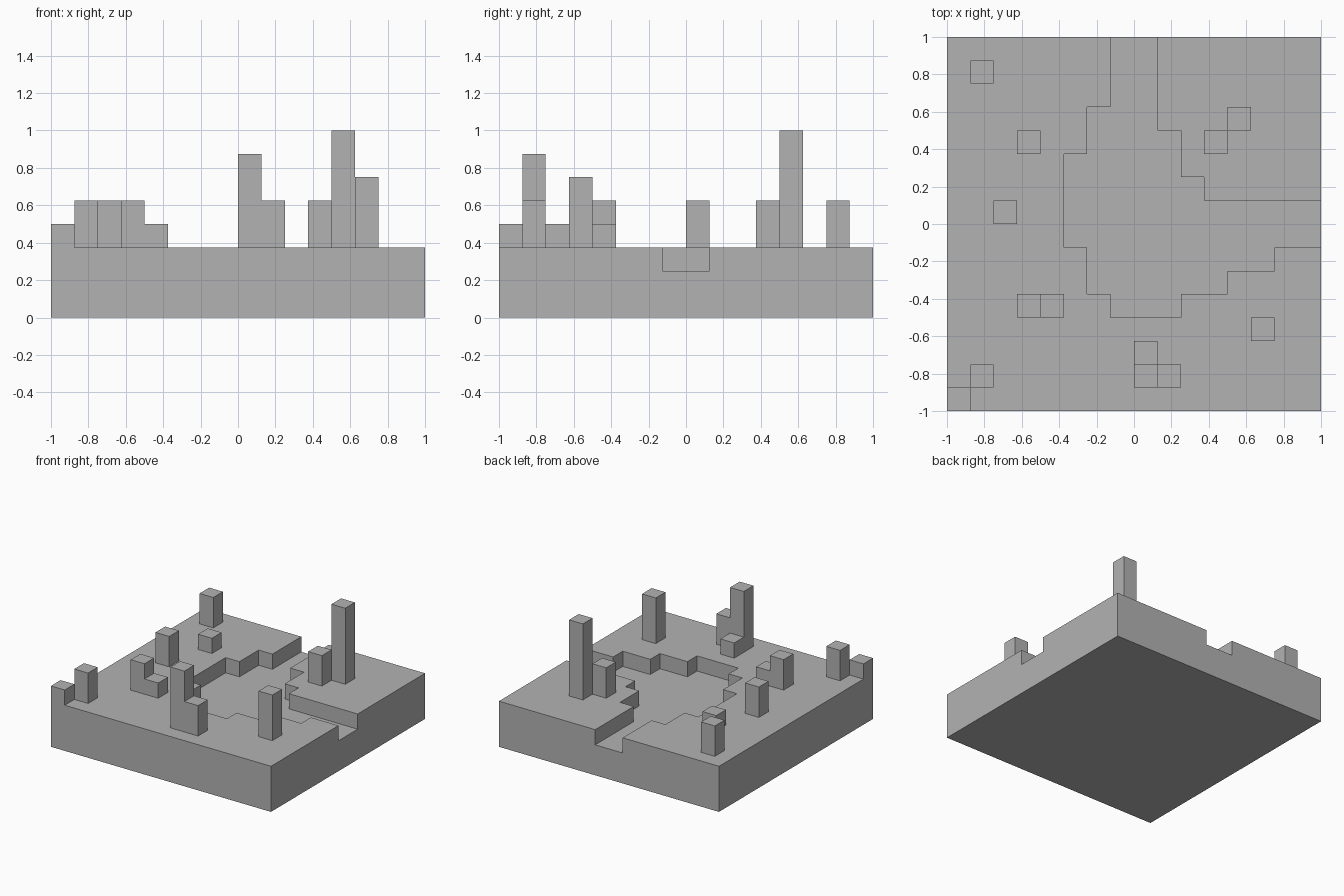
import bpy
import bmesh

CELL = 0.125                     # the terrain is built on a square block grid
COUNT = 16
FLOOR = 2 * CELL                 # height of the sunken basin floor
GROUND = 3 * CELL                # height of the land

if "Cube" in bpy.data.objects:
    bpy.data.objects.remove(bpy.data.objects["Cube"])

stone = bpy.data.materials.new("plain grey")
grey = (0.45, 0.45, 0.45, 1)
stone.use_nodes = True
stone.diffuse_color = grey
stone.node_tree.nodes["Principled BSDF"].inputs["Base Color"].default_value = grey


def add_object(name, bm):
    bmesh.ops.recalc_face_normals(bm, faces=bm.faces[:])
    mesh = bpy.data.meshes.new(name)
    bm.to_mesh(mesh)
    bm.free()
    mesh.materials.append(stone)
    obj = bpy.data.objects.new(name, mesh)
    bpy.context.collection.objects.link(obj)
    return obj


def extrude(bm, faces, height):
    """Extrude a face region vertically and return the moved faces."""
    result = bmesh.ops.extrude_face_region(bm, geom=faces)["geom"]
    verts = [g for g in result if isinstance(g, bmesh.types.BMVert)]
    bmesh.ops.translate(bm, verts=verts, vec=(0, 0, height))


# Basin with two channels: first and last column of each row, south to north
basin_rows = dict(enumerate(
    [(7, 10), (6, 12), (6, 14), (5, 16), (5, 16), (5, 11),
     (5, 10), (6, 10), (6, 9), (7, 9), (7, 9), (7, 9)], start=4))


def in_basin(face):
    centre = face.calc_center_median()
    column, row = (int((c + 1) / CELL) for c in centre.xy)
    first, last = basin_rows.get(row, (0, 0))
    return first <= column < last


# Ground block: bottom sheet raised to the basin floor, then land raised again
bm = bmesh.new()
bmesh.ops.create_grid(bm, x_segments=COUNT, y_segments=COUNT, size=1)
bottom = bmesh.ops.duplicate(bm, geom=bm.faces[:])["geom"]
sheet = [g for g in bottom if isinstance(g, bmesh.types.BMFace)]
extrude(bm, sheet, FLOOR)
land = [f for f in bm.faces
        if f.calc_center_median().z > FLOOR - 0.01 and not in_basin(f)]
extrude(bm, land, GROUND - FLOOR)
bmesh.ops.remove_doubles(bm, verts=bm.verts[:], dist=0.001)
bmesh.ops.recalc_face_normals(bm, faces=bm.faces[:])
bmesh.ops.dissolve_limit(bm, angle_limit=0.01, verts=bm.verts[:], edges=bm.edges[:])
add_object("ground_block", bm)


def pillar(name, column, row, blocks):
    """Square pillar standing on the land, its height counted in blocks."""
    bm = bmesh.new()
    bmesh.ops.create_cube(bm, size=CELL)
    bmesh.ops.scale(bm, vec=(1, 1, blocks), verts=bm.verts[:])
    obj = add_object(name, bm)
    obj.location = ((column + 0.5) * CELL - 1, (row + 0.5) * CELL - 1,
                    GROUND + blocks * CELL / 2)


# Pillars: name, column, row, height
for spec in [
    ("back_right_pillar", 1, 14, 2),
    ("right_stub", 3, 11, 1),
    ("right_pillar", 2, 8, 2),
    ("bank_pillar", 3, 4, 2),
    ("bank_step", 4, 4, 1),
    ("corner_pillar", 1, 1, 2),
    ("corner_stub", 0, 0, 1),
    ("front_tall_pillar", 8, 1, 4),
    ("front_side_pillar", 9, 1, 2),
    ("front_step", 8, 2, 1),
    ("front_left_pillar", 13, 3, 3),
    ("back_left_pillar", 11, 11, 2),
    ("back_left_tower", 12, 12, 5),
]:
    pillar(*spec)
